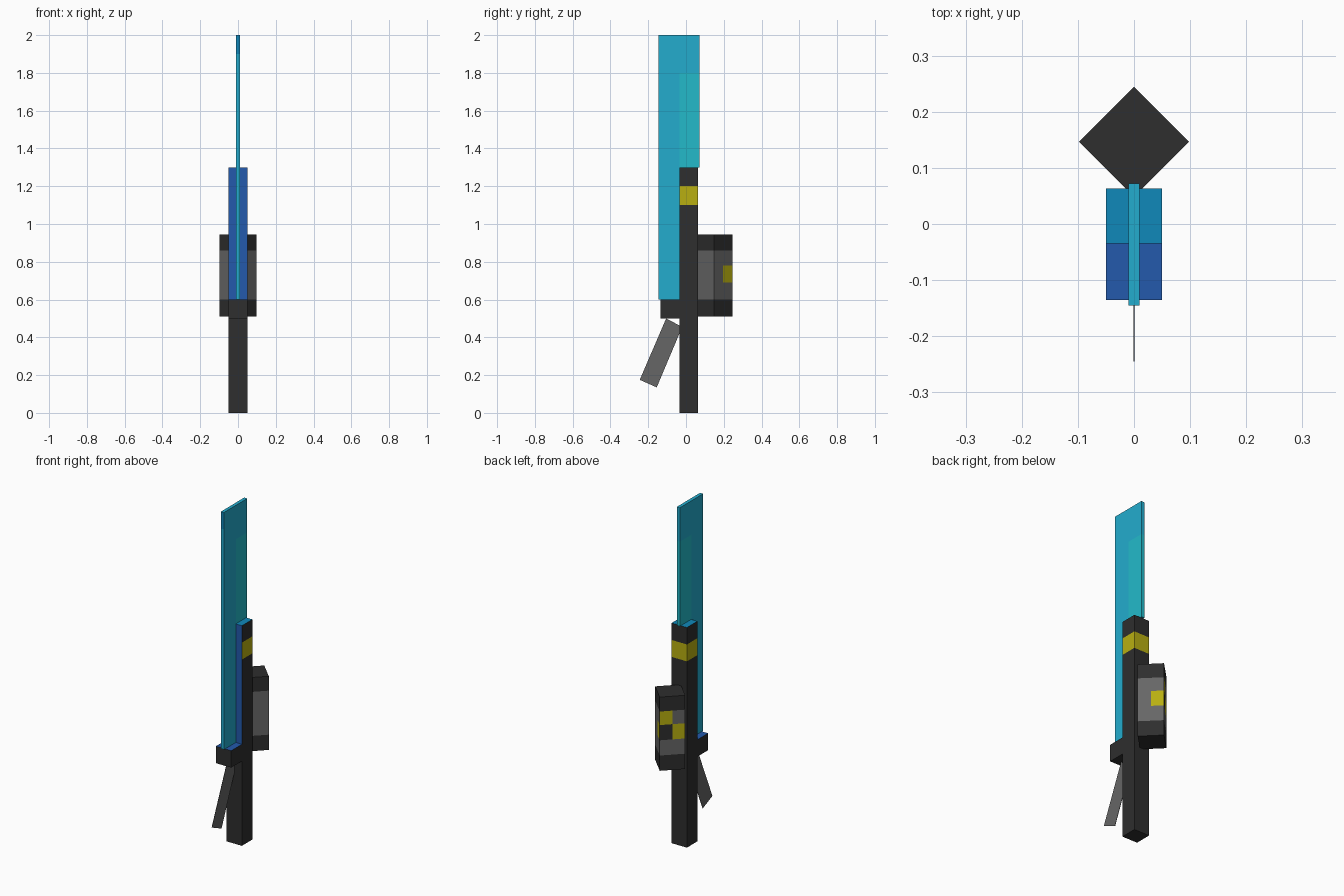
import bpy, bmesh
from mathutils import Vector

if "Cube" in bpy.data.objects:
    bpy.data.objects.remove(bpy.data.objects["Cube"])


def lin(c):
    return c / 12.92 if c <= 0.04045 else ((c + 0.055) / 1.055) ** 2.4


PALETTE = {
    "charcoal": 0x2E2E2E, "grey": 0x666666, "yellow": 0xB8AF11,
    "cyan": 0x23ACCE, "teal": 0x23BACA, "royal_blue": 0x235AAC,
    "sky_blue": 0x1088BA,
}
MATS = {}
for name, h in PALETTE.items():
    m = bpy.data.materials.new(name)
    m.diffuse_color = [lin(((h >> s) & 255) / 255) for s in (16, 8, 0)] + [1]
    m.use_nodes = True
    m.node_tree.nodes["Principled BSDF"].inputs["Base Color"].default_value = m.diffuse_color
    MATS[name] = m


def prism(name, outline, a, b, axis, cuts, rule):
    """Extrude an outline along x or z, slice it, colour faces by rule(centre, normal)."""
    bm = bmesh.new()
    place = (lambda p, t: (t, p[0], p[1])) if axis == "x" else (lambda p, t: (p[0], p[1], t))
    face = bm.faces.new([bm.verts.new(place(p, a)) for p in outline])
    ext = bmesh.ops.extrude_face_region(bm, geom=[face])
    offset = Vector(place((0, 0), b - a))
    bmesh.ops.translate(bm, vec=offset, verts=[g for g in ext["geom"] if isinstance(g, bmesh.types.BMVert)])
    for co, no in cuts:
        bmesh.ops.bisect_plane(bm, geom=bm.verts[:] + bm.edges[:] + bm.faces[:],
                               plane_co=co, plane_no=no)
    bmesh.ops.recalc_face_normals(bm, faces=bm.faces[:])
    me = bpy.data.meshes.new(name)
    names = list(MATS)
    for n in names:
        me.materials.append(MATS[n])
    for f in bm.faces:
        f.material_index = names.index(rule(f.calc_center_median(), f.normal))
    bm.to_mesh(me)
    bm.free()
    ob = bpy.data.objects.new(name, me)
    bpy.context.collection.objects.link(ob)
    return ob


def zcuts(*heights):
    return [((0, 0, h), (0, 0, 1)) for h in heights]


def rect(x0, x1, y0, y1):
    return [(x0, y0), (x1, y0), (x1, y1), (x0, y1)]


# Main post: blue channel on the front, yellow band round the other sides
def post_rule(c, n):
    if n.z > 0.5:
        return "sky_blue"
    if n.y < -0.5 and c.z > 0.6:
        return "royal_blue"
    return "yellow" if 1.1 < c.z < 1.2 else "charcoal"


prism("post", rect(-0.05, 0.05, -0.035, 0.063), 0, 1.3, "z", zcuts(0.6, 1.1, 1.2), post_rule)

# Guard block under the blade
prism("guard", rect(-0.05, 0.05, -0.135, -0.035), 0.5, 0.6, "z", [],
      lambda c, n: "royal_blue" if n.z > 0.5 else "charcoal")


# Blade: stepped profile that widens above the post
def blade_rule(c, n):
    if n.y < -0.5 and c.z > 1.9:
        return "sky_blue"
    return "teal" if c.y > -0.035 and 1.3 < c.z < 1.8 else "cyan"


prism("blade", [(-0.145, 0.6), (-0.035, 0.6), (-0.035, 1.3), (0.072, 1.3), (0.072, 2), (-0.145, 2)],
      -0.01, 0.01, "x", zcuts(1.3, 1.8, 1.9) + [((0, -0.035, 0), (0, 1, 0))], blade_rule)

# Trigger lever: thin slanted plate
prism("lever", [(-0.245, 0.175), (-0.155, 0.135), (-0.02, 0.455), (-0.105, 0.5)],
      -0.001, 0.001, "x", [], lambda c, n: "grey")


# Power pack: diamond prism with dark ends and a checkered rear panel
def pack_rule(c, n):
    if not 0.6 < c.z < 0.86:
        return "charcoal"
    rear_half = c.y > 0.196
    middle = 0.69 < c.z < 0.78
    if n.y > 0.1 and n.x > 0.1 and middle and rear_half:
        return "yellow"
    if n.y > 0.1 and n.x < -0.1:
        if middle:
            return "charcoal" if rear_half else "yellow"
        if c.z > 0.78 and rear_half:
            return "yellow"
    return "grey"


prism("power_pack", [(0, 0.049), (0.098, 0.147), (0, 0.245), (-0.098, 0.147)], 0.51, 0.945, "z",
      zcuts(0.6, 0.69, 0.78, 0.86) + [((0, 0.196, 0), (0, 1, 0))], pack_rule)
